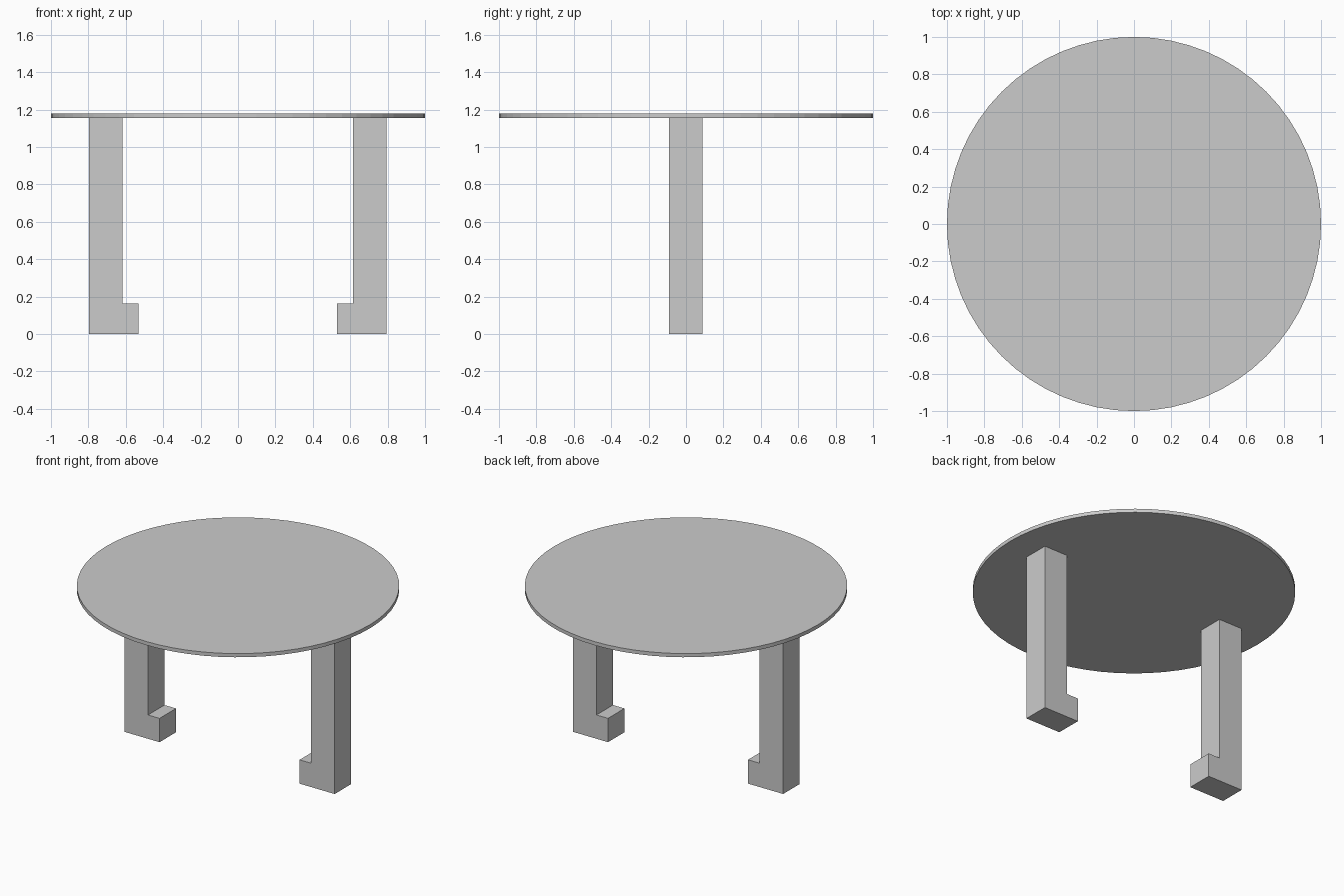
import bpy
import bmesh

if "Cube" in bpy.data.objects:
    bpy.data.objects.remove(bpy.data.objects["Cube"])

TOP_Z, UNDER_Z = 1.18, 1.155
LEG_HALF_DEPTH = 0.089

# Round table top
bpy.ops.mesh.primitive_cylinder_add(
    vertices=64, radius=1.0, depth=TOP_Z - UNDER_Z,
    location=(0, 0, (TOP_Z + UNDER_Z) / 2))
bpy.context.object.name = "table_top"


def add_leg(name, side):
    """Extrude an L-shaped profile whose foot points to the centre."""
    profile = [(0.796, 0), (0.796, UNDER_Z), (0.617, UNDER_Z),
               (0.617, 0.163), (0.53, 0.163), (0.53, 0)]
    bm = bmesh.new()
    face = bm.faces.new([bm.verts.new((side * x - 0.001, -LEG_HALF_DEPTH - 0.001, z))
                         for x, z in profile])
    result = bmesh.ops.extrude_face_region(bm, geom=[face], use_keep_orig=True)
    verts = [v for v in result["geom"] if isinstance(v, bmesh.types.BMVert)]
    bmesh.ops.translate(bm, verts=verts, vec=(0, 2 * LEG_HALF_DEPTH, 0))
    bmesh.ops.recalc_face_normals(bm, faces=bm.faces)
    mesh = bpy.data.meshes.new(name)
    bm.to_mesh(mesh)
    bm.free()
    bpy.context.collection.objects.link(bpy.data.objects.new(name, mesh))


# Pair of legs with inward feet
add_leg("left_leg", -1)
add_leg("right_leg", 1)
